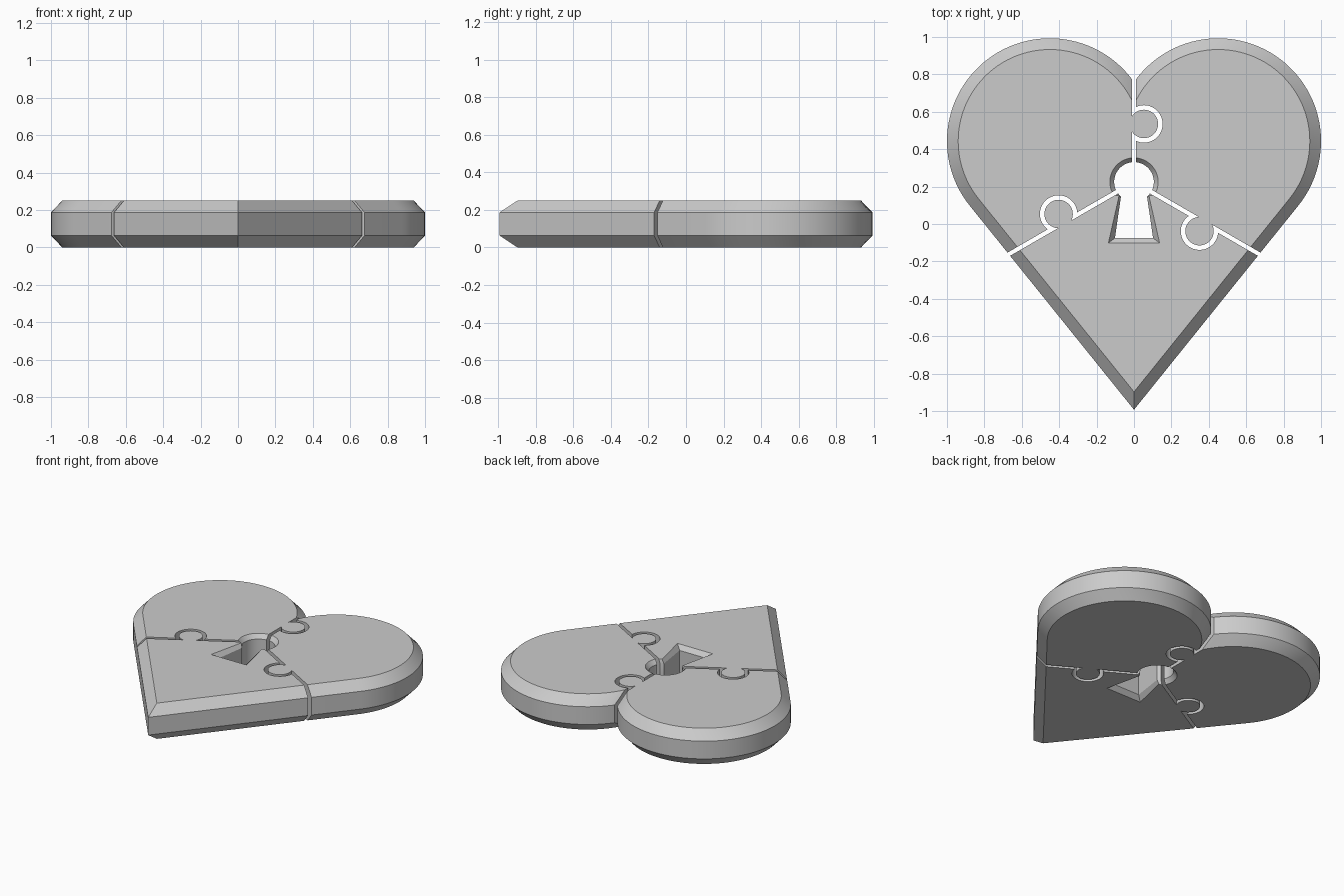
import bpy, bmesh, math
from mathutils import Matrix, Vector

cube = bpy.data.objects.get("Cube")
if cube:
    bpy.data.objects.remove(cube, do_unlink=True)

HEIGHT = 0.25
LOBE = Vector((0.45, 0.443))
RADIUS = 0.55
TIP_Y = -0.993
KEY_CENTRE = Vector((0, 0.225))

grey = bpy.data.materials.new("plain_grey")
grey.use_nodes = True
colour = (0.6, 0.6, 0.6, 1)
grey.diffuse_color = colour
grey.node_tree.nodes["Principled BSDF"].inputs["Base Color"].default_value = colour


def arc(centre, r, start, end, steps):
    """Points along an arc, angles in radians."""
    return [Vector((centre[0] + r * math.cos(a), centre[1] + r * math.sin(a)))
            for a in (start + (end - start) * i / steps for i in range(steps + 1))]


def loft(name, layers):
    """Solid from stacked outlines given as (z, points)."""
    bm = bmesh.new()
    rings = [[bm.verts.new((p.x, p.y, z)) for p in pts] for z, pts in layers]
    n = len(rings[0])
    for low, high in zip(rings, rings[1:]):
        for i in range(n):
            j = (i + 1) % n
            bm.faces.new((low[i], low[j], high[j], high[i]))
    bm.faces.new(rings[0][::-1])
    bm.faces.new(rings[-1])
    bmesh.ops.recalc_face_normals(bm, faces=bm.faces)
    mesh = bpy.data.meshes.new(name)
    bm.to_mesh(mesh)
    bm.free()
    mesh.materials.append(grey)
    obj = bpy.data.objects.new(name, mesh)
    bpy.context.collection.objects.link(obj)
    return obj


def heart(inset):
    """Heart outline: two lobes joined by tangents to the tip."""
    r = RADIUS - inset
    reach = Vector((LOBE.x, LOBE.y - TIP_Y))
    half = math.atan2(reach.y, reach.x) - math.asin(RADIUS / reach.length)
    right = arc(LOBE, r, half - math.pi / 2, math.acos(-LOBE.x / r), 56)
    left = [Vector((-p.x, p.y)) for p in reversed(right[:-1])]
    return [Vector((0, TIP_Y + inset / math.cos(half)))] + right + left


def keyhole(r, top, bottom):
    """Keyhole outline: round head above a flared slot."""
    head = arc(KEY_CENTRE, r, math.radians(-32), math.radians(212), 40)
    (tx, ty), (bx, by) = top, bottom
    return head + [Vector(p) for p in ((-tx, ty), (-bx, by), (bx, by), (tx, ty))]


def gap(angle, along, w=0.011, side=0.053, r_in=0.076, r_out=0.1):
    """Thin jigsaw slot leaving the keyhole, with a round knob to one side."""
    knob = (side, along)
    a_in = math.acos((-w - side) / r_in)
    a_out = math.acos((w - side) / r_out)
    pts = [Vector((-w, 0))] + arc(knob, r_in, -a_in, a_in, 36) + [Vector((-w, 1.3)), Vector((w, 1.3))]
    pts += arc(knob, r_out, a_out, -a_out, 36) + [Vector((w, 0))]
    turn = Matrix.Rotation(math.radians(angle), 2)
    pts = [turn @ p + KEY_CENTRE for p in pts]
    return loft("gap_cutter", [(-0.1, pts), (HEIGHT + 0.1, pts)])


# Chamfered heart slab
body = loft("heart", [(0, heart(0.06)), (0.063, heart(0)),
                      (HEIGHT - 0.063, heart(0)), (HEIGHT, heart(0.06))])

# Keyhole with chamfered rims, then the three jigsaw gaps
narrow = keyhole(0.106, (0.07, 0.145), (0.102, -0.075))
wide = keyhole(0.129, (0.08, 0.15), (0.137, -0.102))
rim = 0.03
cutters = [loft("keyhole_cutter", [(-0.1, wide), (0, wide), (rim, narrow),
                                   (HEIGHT - rim, narrow), (HEIGHT, wide), (HEIGHT + 0.1, wide)])]
cutters += [gap(0, 0.31), gap(120, 0.435), gap(-120, 0.435)]

bpy.ops.object.select_all(action='DESELECT')
bpy.context.view_layer.objects.active = body
body.select_set(True)
for cutter in cutters:
    mod = body.modifiers.new("cut", 'BOOLEAN')
    mod.operation = 'DIFFERENCE'
    mod.solver = 'EXACT'
    mod.object = cutter
    bpy.ops.object.modifier_apply(modifier=mod.name)
    bpy.data.objects.remove(cutter, do_unlink=True)

# Separate the three jigsaw pieces and name them by position
bpy.ops.object.shade_smooth_by_angle(angle=math.radians(30))
bpy.ops.object.mode_set(mode='EDIT')
bpy.ops.mesh.select_all(action='SELECT')
bpy.ops.mesh.separate(type='LOOSE')
bpy.ops.object.mode_set(mode='OBJECT')
for piece in list(bpy.context.selected_objects):
    xs = [v.co.x for v in piece.data.vertices]
    middle = (min(xs) + max(xs)) / 2
    piece.name = ("left_lobe_piece" if middle > 0.2 else
                  "right_lobe_piece" if middle < -0.2 else "tip_piece")
